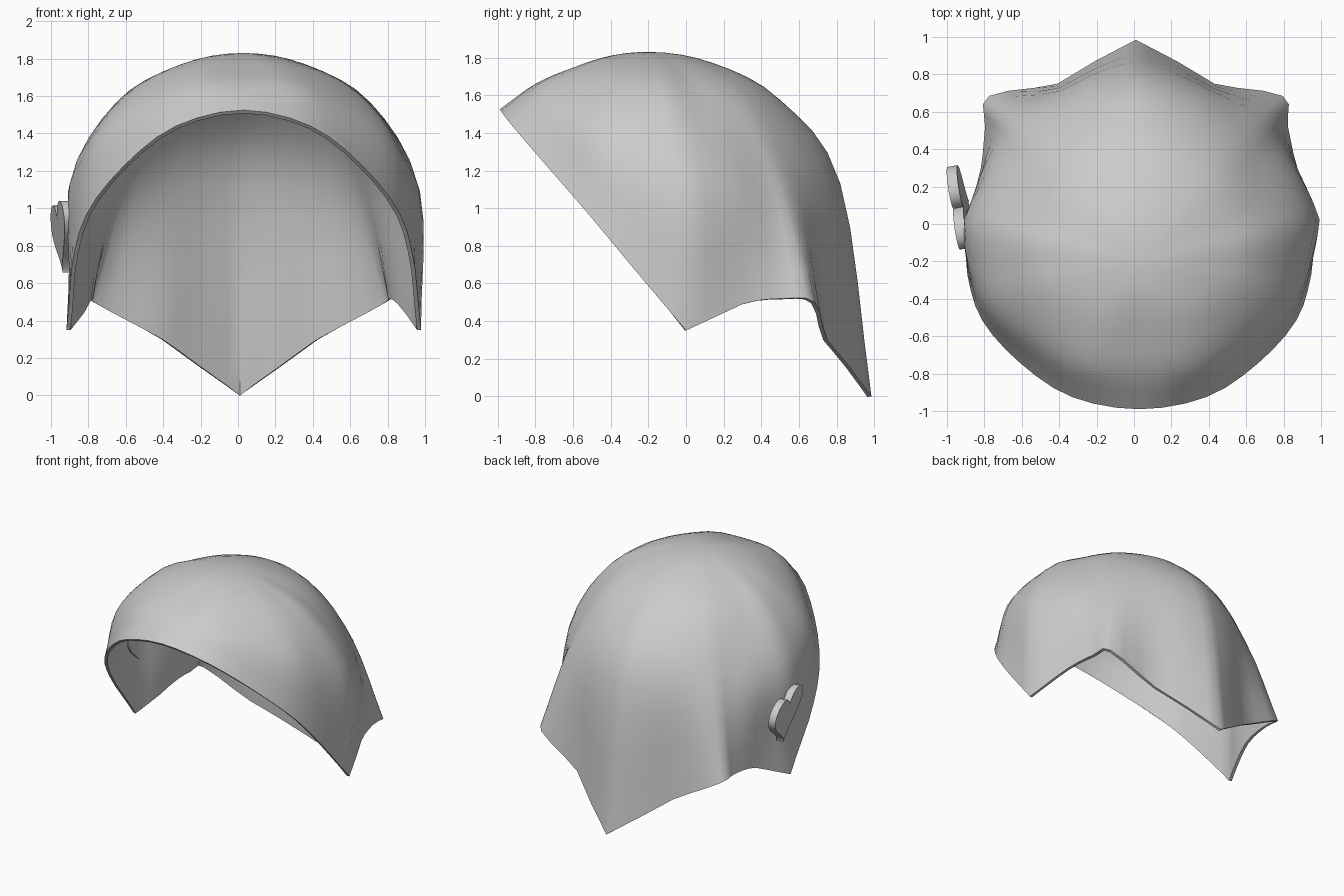
import bpy, bmesh, math
from mathutils import Vector

cube = bpy.data.objects.get("Cube")
if cube:
    bpy.data.objects.remove(cube, do_unlink=True)

grey = bpy.data.materials.new("plain_grey")
grey.use_nodes = True
grey.diffuse_color = (0.6, 0.6, 0.6, 1)
grey.node_tree.nodes["Principled BSDF"].inputs["Base Color"].default_value = (0.6, 0.6, 0.6, 1)


def make_object(name, bm, wall=0):
    """Link the mesh, give an open shell a wall, and shade it smooth."""
    mesh = bpy.data.meshes.new(name)
    bm.to_mesh(mesh)
    bm.free()
    mesh.materials.append(grey)
    ob = bpy.data.objects.new(name, mesh)
    bpy.context.collection.objects.link(ob)
    bpy.ops.object.select_all(action='DESELECT')
    ob.select_set(True)
    bpy.context.view_layer.objects.active = ob
    if wall:
        mod = ob.modifiers.new("wall", 'SOLIDIFY')
        mod.thickness = wall
        mod.offset = -1
        bpy.ops.object.modifier_apply(modifier=mod.name)
    bpy.ops.object.shade_smooth_by_angle(angle=math.radians(45))


def spline(a, b, c, d, t):
    """Catmull-Rom between b and c."""
    return 0.5 * (2 * b + (c - a) * t + (2 * a - 5 * b + 4 * c - d) * t * t
                  + (3 * b - a - 3 * c + d) * t ** 3)


def settle(p):
    """Shift the hood slightly to its left and press in the cheek under the plate."""
    q = p.copy()
    if p.x < 0:
        q.x *= 1 - 0.045 * math.exp(-((p.y - 0.12) / 0.2) ** 2 - ((p.z - 0.75) / 0.3) ** 2)
    q.x += 0.028 - 0.018 * min(1, max(0, (p.y - 0.2) / 0.4))
    return q


# Half of the hood: ribs from front to back, each with shoulder, side and hem
POLE = Vector((0, -0.2, 1.83))
RIBS = [
    ((0, -.60, 1.745), (0, -.80, 1.66), (0, -.99, 1.525)),
    ((.20, -.57, 1.75), (.29, -.77, 1.64), (.36, -.925, 1.44)),
    ((.40, -.48, 1.705), (.555, -.64, 1.52), (.635, -.745, 1.23)),
    ((.57, -.35, 1.64), (.78, -.455, 1.37), (.84, -.515, .965)),
    ((.65, -.22, 1.59), (.88, -.25, 1.23), (.92, -.27, .67)),
    ((.68, -.07, 1.56), (.945, .02, 1.09), (.95, 0, .35)),
    ((.605, .07, 1.56), (.835, .25, 1.11), (.85, .30, .49)),
    ((.53, .21, 1.56), (.71, .42, 1.12), (.81, .52, .52)),
    ((.44, .33, 1.56), (.62, .54, 1.13), (.785, .685, .50)),
    ((.29, .43, 1.565), (.40, .68, 1.12), (.42, .75, .30)),
    ((.14, .48, 1.575), (.20, .77, 1.13), (.22, .87, .155)),
    ((0, .50, 1.575), (0, .82, 1.13), (0, .985, 0)),
]
STRAIGHT_HEM = (4, 5, 9, 10, 11, 12, 16, 17)   # spans that meet at a hem point
STEPS_DOWN, STEPS_ROUND = 4, 3


def rib_points(rib):
    shoulder, side, hem = (Vector(p) for p in rib)
    crown = POLE.lerp(shoulder, 0.5)
    crown.z = POLE.z - 0.24 * (POLE.z - shoulder.z)
    ghost = Vector((2 * POLE.x - crown.x, 2 * POLE.y - crown.y, crown.z))
    keys = [ghost, POLE, crown, shoulder, side, hem, 2 * hem - side]
    pts = []
    for k in range(4):
        for s in range(1, STEPS_DOWN + 1):
            pts.append(spline(*keys[k:k + 4], s / STEPS_DOWN))
    return pts


half = [rib_points(r) for r in RIBS]
ribs = half + [[Vector((-p.x, p.y, p.z)) for p in r] for r in reversed(half[1:-1])]

# Blend around the head, with straight runs between the pointed hem corners
n, rows = len(ribs), len(ribs[0])
bm = bmesh.new()
columns = []
for j in range(n):
    for s in range(STEPS_ROUND):
        t = s / STEPS_ROUND
        col = []
        for i in range(rows):
            a, b, c, d = (ribs[(j + k) % n][i] for k in (-1, 0, 1, 2))
            p = spline(a, b, c, d, t)
            if j in STRAIGHT_HEM:
                p = p.lerp(b.lerp(c, t), ((i + 1) / rows) ** 3)
            col.append(bm.verts.new(settle(p)))
        columns.append(col)
top = bm.verts.new(settle(POLE))
for j, col in enumerate(columns):
    nxt = columns[(j + 1) % len(columns)]
    bm.faces.new((top, col[0], nxt[0]))
    for i in range(rows - 1):
        bm.faces.new((col[i], col[i + 1], nxt[i + 1], nxt[i]))
make_object("hood_shell", bm, wall=0.022)

# Heart-shaped plate on the right side of the hood
bm = bmesh.new()
outer, inner = [], []
COUNT = 36
for k in range(COUNT):
    a = 2 * math.pi * k / COUNT
    u = 0.0138 * 16 * math.sin(a) ** 3
    v = 0.0128 * (13 * math.cos(a) - 5 * math.cos(2 * a) - 2 * math.cos(3 * a) - math.cos(4 * a))
    y, z = 0.09 + u - 0.12 * v, 0.875 + v - 0.12 * u
    x = -0.957 - 0.17 * u + 0.1 * (0.85 - z)
    outer.append(bm.verts.new((x, y, z)))
    inner.append(bm.verts.new((x + 0.055, y + 0.01, z)))
bm.faces.new(outer)
bm.faces.new(inner[::-1])
for k in range(COUNT):
    m = (k + 1) % COUNT
    bm.faces.new((outer[k], inner[k], inner[m], outer[m]))
bmesh.ops.recalc_face_normals(bm, faces=bm.faces)
make_object("heart_plate", bm)
